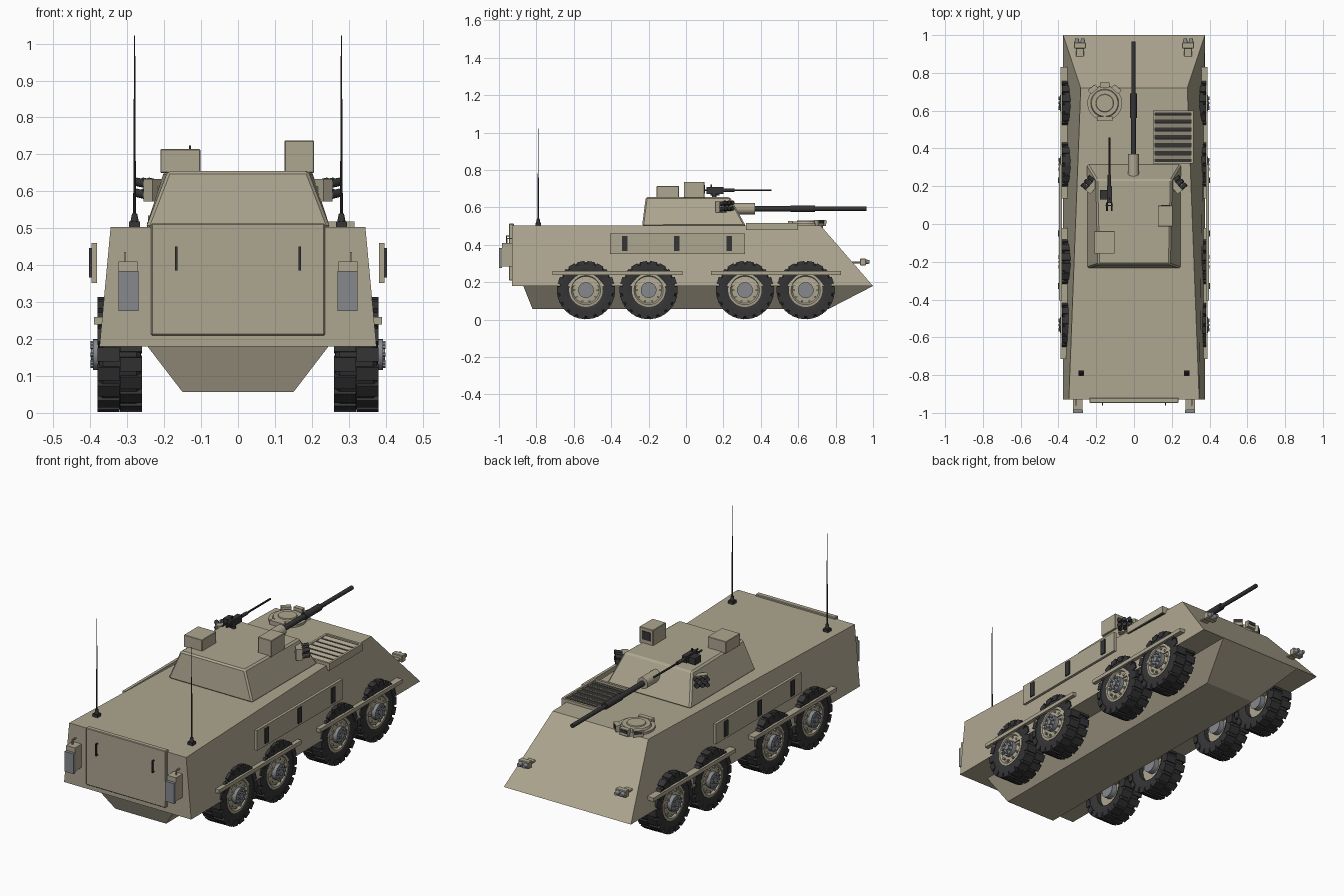
import bpy, bmesh, math
from mathutils import Matrix, Vector

if "Cube" in bpy.data.objects:
    bpy.data.objects.remove(bpy.data.objects["Cube"])


def material(name, rgb):
    m = bpy.data.materials.new(name)
    m.diffuse_color = (*rgb, 1)
    m.use_nodes = True
    m.node_tree.nodes["Principled BSDF"].inputs["Base Color"].default_value = m.diffuse_color
    return m


KHAKI = material("khaki", (0.42, 0.38, 0.28))
DARK = material("dark", (0.035, 0.035, 0.037))
GREY = material("grey", (0.24, 0.25, 0.27))


def box(bm, x, y, z, mat=Matrix()):
    """Box from (min, max) ranges."""
    c = [(a + b) / 2 for a, b in (x, y, z)]
    s = [b - a for a, b in (x, y, z)]
    bmesh.ops.create_cube(bm, size=1, matrix=mat @ Matrix.Translation(c) @ Matrix.Diagonal((*s, 1)))


def cyl(bm, p, q, r, r2=None, seg=16):
    """Cylinder or cone from p to q."""
    p, q = Vector(p), Vector(q)
    rot = (q - p).to_track_quat('Z', 'Y').to_matrix().to_4x4()
    bmesh.ops.create_cone(bm, cap_ends=True, segments=seg, radius1=r, radius2=r if r2 is None else r2,
                          depth=(q - p).length, matrix=Matrix.Translation((p + q) / 2) @ rot)


def loft(bm, profile):
    """Symmetric solid from a side profile of (y, z, half width)."""
    L = [bm.verts.new((-w, y, z)) for y, z, w in profile]
    R = [bm.verts.new((w, y, z)) for y, z, w in profile]
    bm.faces.new(L)
    bm.faces.new(R[::-1])
    for i in range(len(L)):
        j = (i + 1) % len(L)
        bm.faces.new((L[j], L[i], R[i], R[j]))


def lathe(bm, profile, seg=40):
    """Revolve a closed (x, radius) profile around the x axis."""
    rings = [[bm.verts.new((x, r * math.cos(a), r * math.sin(a))) for x, r in profile]
             for a in (2 * math.pi * k / seg for k in range(seg))]
    for k in range(seg):
        a, b = rings[k], rings[(k + 1) % seg]
        for i in range(len(profile)):
            j = (i + 1) % len(profile)
            bm.faces.new((a[i], a[j], b[j], b[i]))


def finish(name, bm, mat, mirror=False, smooth=False, bevel=0, loc=(0, 0, 0)):
    bmesh.ops.recalc_face_normals(bm, faces=bm.faces)
    me = bpy.data.meshes.new(name)
    bm.to_mesh(me)
    bm.clear()
    me.materials.append(mat)
    ob = bpy.data.objects.new(name, me)
    ob.location = loc
    bpy.context.collection.objects.link(ob)
    if smooth:
        bpy.ops.object.select_all(action='DESELECT')
        ob.select_set(True)
        bpy.context.view_layer.objects.active = ob
        bpy.ops.object.shade_smooth_by_angle(angle=math.radians(35))
    if bevel:
        m = ob.modifiers.new("bevel", 'BEVEL')
        m.width, m.segments = bevel, 1
    if mirror:
        ob.modifiers.new("mirror", 'MIRROR')
    return ob


bm = bmesh.new()

# Hull and turret
loft(bm, [(-0.93, 0.18, 0.375), (-0.93, 0.503, 0.345), (0.72, 0.503, 0.282), (1.0, 0.18, 0.375)])
finish("upper_hull", bm, KHAKI)
loft(bm, [(-0.87, 0.18, 0.245), (1.0, 0.18, 0.245), (0.76, 0.056, 0.15), (-0.82, 0.056, 0.15)])
finish("lower_hull", bm, KHAKI)
loft(bm, [(-0.235, 0.5, 0.25), (-0.215, 0.655, 0.19), (0.235, 0.655, 0.2), (0.32, 0.5, 0.25)])
finish("turret", bm, KHAKI, bevel=0.008)

# Wheels: tyre with staggered lugs, rim, hub
lathe(bm, [(0.275, 0.085), (0.262, 0.11), (0.264, 0.14), (0.275, 0.149), (0.365, 0.149),
           (0.376, 0.14), (0.379, 0.11), (0.37, 0.085)])
N = 18
for k in range(N):
    for x, off in (((0.26, 0.319), 0), ((0.321, 0.38), 0.5)):
        box(bm, x, (-0.019, 0.019), (0.126, 0.155), Matrix.Rotation(2 * math.pi * (k + off) / N, 4, 'X'))
tyre = finish("tyre", bm, DARK, mirror=True, smooth=True)
lathe(bm, [(0.30, 0.02), (0.30, 0.09), (0.374, 0.09), (0.376, 0.078), (0.366, 0.07), (0.37, 0.02)])
for k in range(10):
    a = 2 * math.pi * k / 10
    y, z = 0.062 * math.cos(a), 0.062 * math.sin(a)
    cyl(bm, (0.36, y, z), (0.378, y, z), 0.006, seg=6)
rim = finish("rim", bm, KHAKI, mirror=True, smooth=True)
cyl(bm, (0.27, 0, 0), (0.392, 0, 0), 0.042, seg=24)
for k in range(8):
    a = 2 * math.pi * k / 8
    y, z = 0.03 * math.cos(a), 0.03 * math.sin(a)
    cyl(bm, (0.38, y, z), (0.4, y, z), 0.006, seg=6)
cyl(bm, (0.38, 0, 0), (0.398, 0, 0), 0.015)
hub = finish("hub", bm, GREY, mirror=True, smooth=True)
for i, y in enumerate((-0.535, -0.2, 0.315, 0.64)):
    for part in (tyre, rim, hub):
        ob = part
        if i:
            ob = part.copy()
            bpy.context.collection.objects.link(ob)
        ob.location = (0, y, 0.158)

# Fender bars and side panels with vision slits
for y in ((-0.715, -0.02), (0.135, 0.83)):
    box(bm, (0.352, 0.39), y, (0.24, 0.26))
finish("fender", bm, KHAKI, mirror=True)
box(bm, (0.382, 0.397), (-0.405, 0.315), (0.352, 0.46))
finish("side_panel", bm, KHAKI, mirror=True)
for y in (-0.328, -0.05, 0.232):
    box(bm, (0.39, 0.403), (y - 0.015, y + 0.015), (0.367, 0.447))
finish("side_window", bm, DARK, mirror=True)

# Rear door, handles and lamps
box(bm, (-0.235, 0.235), (-0.947, -0.92), (0.21, 0.513))
finish("rear_door", bm, KHAKI, bevel=0.003)
box(bm, (0.164, 0.17), (-0.962, -0.956), (0.385, 0.45))
for z in (0.385, 0.444):
    box(bm, (0.164, 0.17), (-0.962, -0.94), (z, z + 0.006))
finish("door_handle", bm, DARK, mirror=True)
box(bm, (0.272, 0.324), (-0.985, -0.925), (0.285, 0.41))
box(bm, (0.303, 0.309), (-0.96, -0.954), (0.4, 0.435))
box(bm, (0.303, 0.309), (-0.96, -0.925), (0.43, 0.436))
finish("rear_lamp_housing", bm, KHAKI, mirror=True)
box(bm, (0.27, 0.323), (-1.0, -0.984), (0.276, 0.384))
finish("rear_lamp", bm, GREY, mirror=True)

# Headlights
box(bm, (0.255, 0.318), (0.93, 0.962), (0.29, 0.327))
box(bm, (0.265, 0.308), (0.87, 0.94), (0.3, 0.31))
finish("headlight_housing", bm, KHAKI, mirror=True, bevel=0.003)
for x in (0.271, 0.302):
    cyl(bm, (x, 0.955, 0.309), (x, 0.982, 0.309), 0.014, 0.009, seg=16)
finish("headlight_lens", bm, GREY, mirror=True, smooth=True)

# Antennas
box(bm, (0.265, 0.295), (-0.805, -0.775), (0.5, 0.518))
cyl(bm, (0.28, -0.79, 0.515), (0.28, -0.79, 0.54), 0.012, 0.007)
cyl(bm, (0.28, -0.79, 0.54), (0.28, -0.79, 0.7), 0.004, 0.003, seg=8)
cyl(bm, (0.28, -0.79, 0.7), (0.28, -0.79, 1.022), 0.003, 0.0015, seg=8)
finish("antenna", bm, DARK, mirror=True)

# Main gun
cyl(bm, (-0.003, 0.24, 0.593), (-0.003, 0.37, 0.593), 0.03, seg=24)
finish("gun_mantlet", bm, KHAKI, smooth=True)
for y0, y1, r in ((0.36, 0.57, 0.014), (0.56, 0.69, 0.018), (0.68, 0.965, 0.011)):
    cyl(bm, (-0.003, y0, 0.593), (-0.003, y1, 0.593), r, seg=20)
finish("gun_barrel", bm, DARK, smooth=True)

# Sight boxes
box(bm, (-0.21, -0.102), (-0.157, -0.037), (0.65, 0.714))
finish("rear_sight", bm, KHAKI, bevel=0.002)
box(bm, (0.126, 0.206), (-0.012, 0.098), (0.65, 0.737))
finish("front_sight", bm, KHAKI, bevel=0.002)
box(bm, (0.142, 0.19), (0.09, 0.101), (0.675, 0.72))
finish("sight_window", bm, DARK)

# Roof machine gun
x = -0.13
box(bm, (x - 0.013, x + 0.013), (0.11, 0.2), (0.672, 0.708))
box(bm, (x - 0.05, x - 0.012), (0.13, 0.18), (0.665, 0.7))
cyl(bm, (x, 0.15, 0.64), (x, 0.15, 0.68), 0.012)
cyl(bm, (x, 0.19, 0.692), (x, 0.26, 0.692), 0.009)
cyl(bm, (x, 0.25, 0.692), (x, 0.458, 0.692), 0.005, seg=10)
for dx in (-0.012, 0.012):
    cyl(bm, (x + dx, 0.115, 0.692), (x + dx, 0.07, 0.692), 0.005, seg=8)
box(bm, (x - 0.02, x + 0.02), (0.095, 0.101), (0.688, 0.696))
box(bm, (x - 0.003, x + 0.003), (0.13, 0.14), (0.7, 0.724))
finish("machine_gun", bm, DARK)

# Smoke launchers, aimed forward and outward
aim = Matrix.Translation((0.222, 0.2, 0.603)) @ Matrix.Rotation(math.radians(-50), 4, 'Z')
box(bm, (-0.038, 0.038), (-0.02, 0.012), (-0.03, 0.03), aim)
box(bm, (-0.015, 0.015), (-0.05, -0.01), (-0.02, 0.01), aim)
finish("launcher_bracket", bm, KHAKI, mirror=True)
for dx in (-0.026, 0, 0.026):
    for dz in (-0.015, 0.015):
        cyl(bm, aim @ Vector((dx, 0.005, dz)), aim @ Vector((dx, 0.048, dz + 0.008)), 0.0115, seg=12)
finish("launcher_tube", bm, DARK, mirror=True, smooth=True)

# Driver hatch with periscopes
hx, hy = -0.155, 0.64
cyl(bm, (hx, hy, 0.49), (hx, hy, 0.515), 0.092, seg=40)
cyl(bm, (hx, hy, 0.51), (hx, hy, 0.526), 0.076, 0.07, seg=40)
cyl(bm, (hx, hy, 0.52), (hx, hy, 0.531), 0.05, 0.045, seg=32)
box(bm, (hx - 0.04, hx + 0.04), (hy - 0.095, hy - 0.07), (0.505, 0.528))
for a in (-40, 0, 40):
    box(bm, (-0.025, 0.025), (0.083, 0.108), (0.5, 0.534),
        Matrix.Translation((hx, hy, 0)) @ Matrix.Rotation(math.radians(a), 4, 'Z'))
finish("driver_hatch", bm, KHAKI, smooth=True)
for a in (-40, 0, 40):
    box(bm, (-0.02, 0.02), (0.1, 0.11), (0.514, 0.53),
        Matrix.Translation((hx, hy, 0)) @ Matrix.Rotation(math.radians(a), 4, 'Z'))
finish("periscope_glass", bm, DARK)

# Engine grille
box(bm, (0.105, 0.31), (0.325, 0.595), (0.48, 0.506))
finish("grille_base", bm, DARK)
for xr in ((0.1, 0.112), (0.303, 0.315)):
    box(bm, xr, (0.32, 0.6), (0.48, 0.518))
for yr in ((0.32, 0.332), (0.588, 0.6)):
    box(bm, (0.1, 0.315), yr, (0.48, 0.518))
for k in range(6):
    y = 0.355 + k * 0.042
    box(bm, (0.11, 0.305), (-0.011, 0.011), (-0.002, 0.002),
        Matrix.Translation((0, y, 0.512)) @ Matrix.Rotation(math.radians(20), 4, 'X'))
finish("grille_frame", bm, KHAKI)
bm.free()
